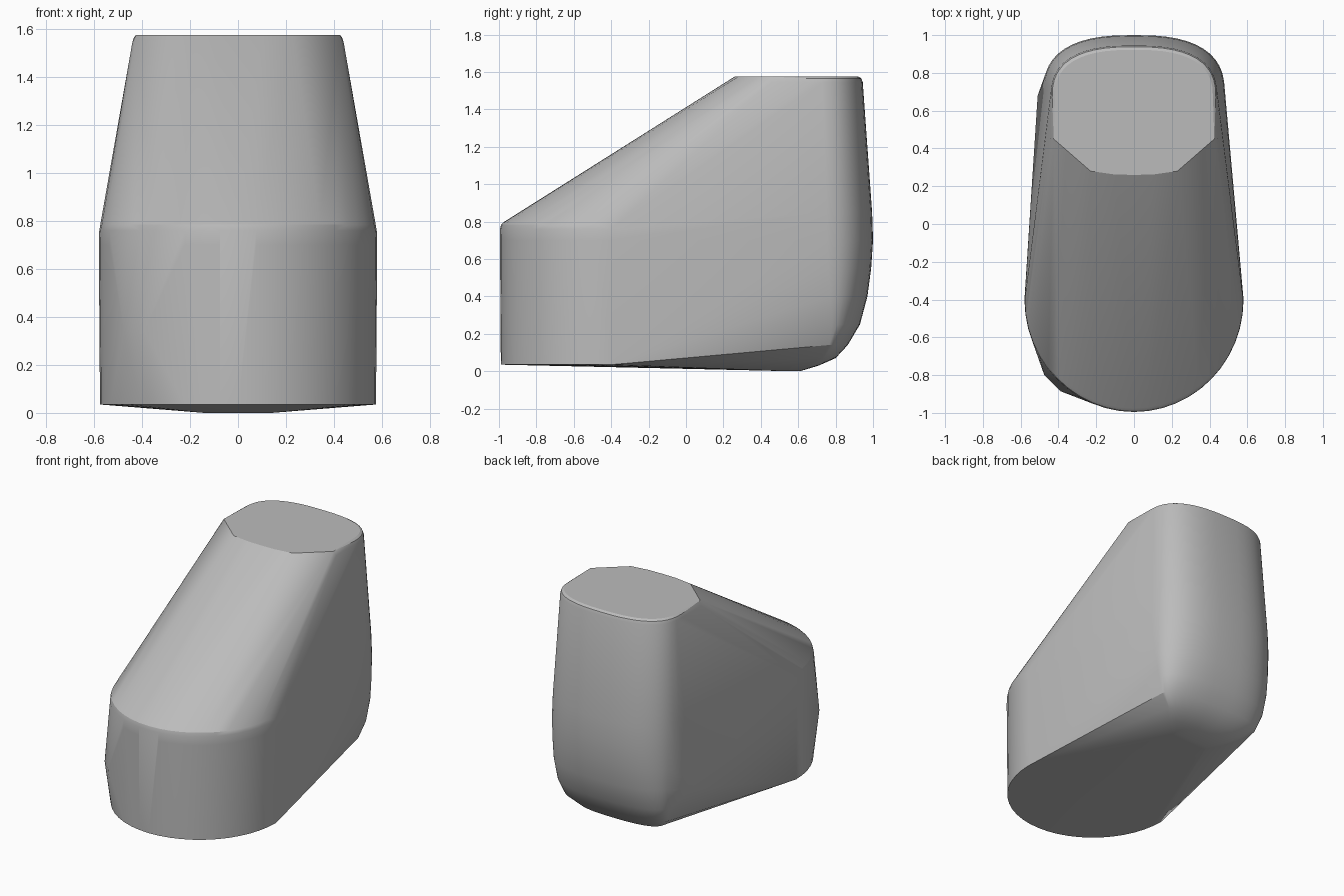
import bpy, bmesh
from math import sin, cos, pi, radians, copysign

if "Cube" in bpy.data.objects:
    bpy.data.objects.remove(bpy.data.objects["Cube"], do_unlink=True)

grey = bpy.data.materials.new("plain grey")
grey.use_nodes = True
colour = (0.5, 0.5, 0.5, 1)
grey.diffuse_color = colour
grey.node_tree.nodes["Principled BSDF"].inputs["Base Color"].default_value = colour


def half_ring(z, width, y_mid, depth, power=2.0, steps=24):
    """Half superellipse from one side to the other; negative depth faces front."""
    points = []
    for i in range(steps + 1):
        a = pi * i / steps
        c, s = cos(a), max(sin(a), 0)
        x = copysign(abs(c) ** (2 / power), c) * width
        points.append((x, y_mid + depth * s ** (2 / power), z))
    return points


points = []

# Rounded front: base, wall and softened upper rim
for z, width, depth in [(0.035, 0.575, -0.59), (0.7, 0.58, -0.595),
                        (0.76, 0.578, -0.595), (0.785, 0.572, -0.588),
                        (0.797, 0.56, -0.575)]:
    points += half_ring(z, width, -0.4, depth)

# Rounded back, curling in under the heel
for z, width, y_mid, depth in [(0.0, 0.14, 0.56, 0.05), (0.03, 0.24, 0.64, 0.07),
                               (0.07, 0.32, 0.70, 0.1), (0.14, 0.40, 0.74, 0.125),
                               (0.25, 0.44, 0.74, 0.19), (0.4, 0.467, 0.72, 0.25),
                               (0.55, 0.477, 0.70, 0.29), (0.7, 0.48, 0.69, 0.31),
                               (0.85, 0.475, 0.69, 0.305), (1.545, 0.44, 0.67, 0.275),
                               (1.565, 0.433, 0.67, 0.268), (1.575, 0.418, 0.67, 0.252)]:
    points += half_ring(z, width, y_mid, depth, 2.6)

# Front of the top face with its clipped corners
for side in (-1, 1):
    points += [(side * x, y, 1.575) for x, y in [(0.1, 0.262), (0.23, 0.28), (0.425, 0.45)]]
    points.append((side * 0.44, 0.46, 1.545))
points.append((0, 0.26, 1.575))

# Uneven bulges on the right side
points += [(-0.51, 0.68, 0.36), (-0.475, -0.8, 0.34), (-0.39, -0.885, 0.34)]

# Wrap everything in one tight skin
mesh = bpy.data.meshes.new("body")
bm = bmesh.new()
for p in points:
    bm.verts.new(p)
bmesh.ops.remove_doubles(bm, verts=bm.verts, dist=0.002)
hull = bmesh.ops.convex_hull(bm, input=bm.verts)
loose = [v for v in bm.verts if not v.link_faces]
bmesh.ops.delete(bm, geom=loose, context="VERTS")
bmesh.ops.dissolve_limit(bm, angle_limit=radians(0.5), verts=bm.verts, edges=bm.edges)
bmesh.ops.recalc_face_normals(bm, faces=bm.faces)
bm.to_mesh(mesh)
bm.free()

body = bpy.data.objects.new("body", mesh)
bpy.context.collection.objects.link(body)
mesh.materials.append(grey)
for o in bpy.context.selected_objects:
    o.select_set(False)
body.select_set(True)
bpy.context.view_layer.objects.active = body
bpy.ops.object.shade_smooth_by_angle(angle=radians(30))
